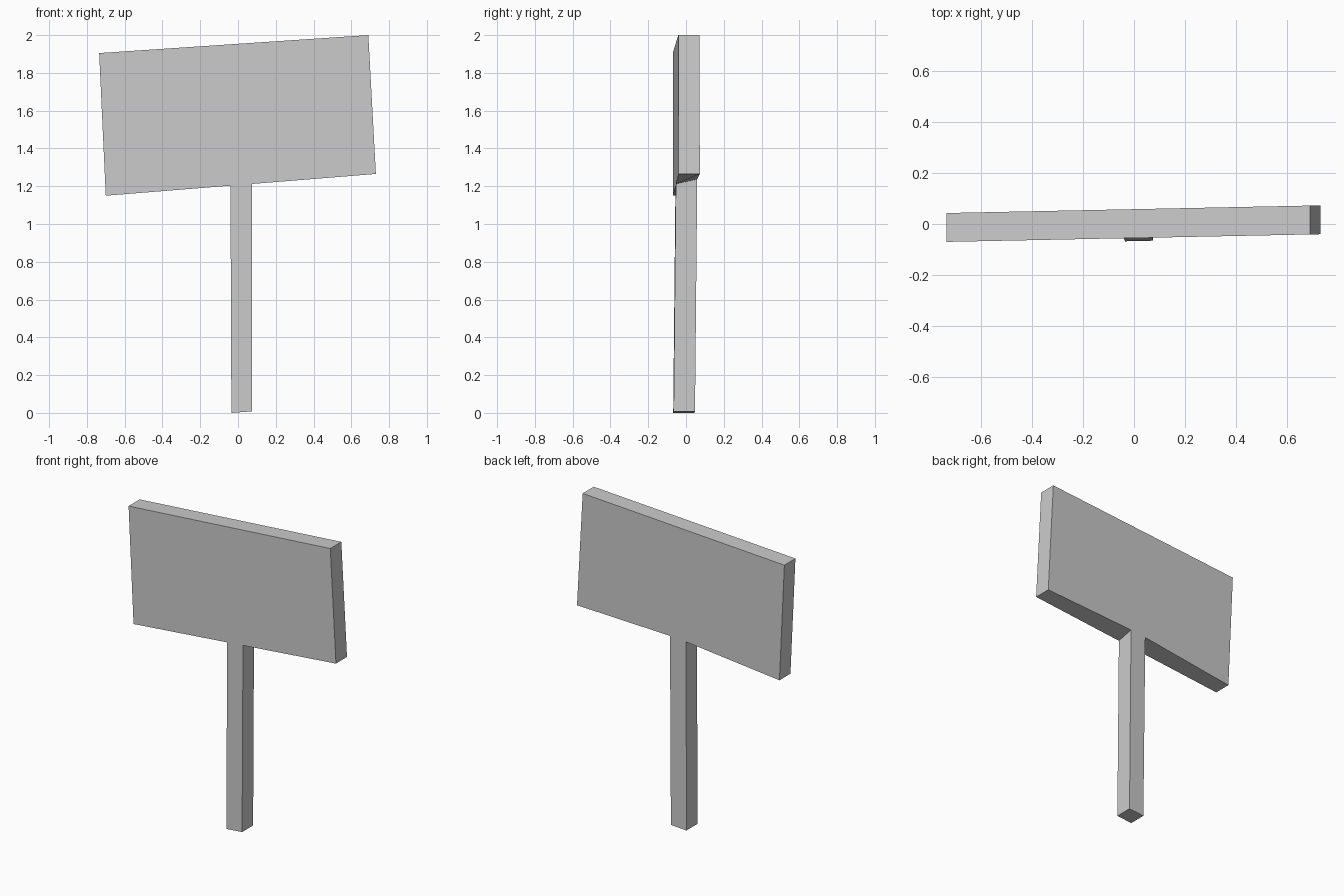
import bpy
import bmesh

cube = bpy.data.objects.get("Cube")
if cube:
    bpy.data.objects.remove(cube, do_unlink=True)

# One plain grey for the whole sign
grey = bpy.data.materials.new("light_grey")
grey.use_nodes = True
color = (0.6, 0.6, 0.6, 1)
grey.diffuse_color = color
grey.node_tree.nodes["Principled BSDF"].inputs["Base Color"].default_value = color

THICKNESS = 0.113
BACK_LIFT = 0.025   # rear edge sits higher where the post meets the board

# Front outline (x, z): board corners, then the post between the lower corners
post_top_left, post_top_right = (-0.04, 1.203), (0.073, 1.212)
post_foot_right, post_foot_left = (0.075, 0.008), (-0.035, 0.0)
outline = [(-0.735, 1.905), (-0.70, 1.15),
           post_top_left, post_foot_left, post_foot_right, post_top_right,
           (0.73, 1.265), (0.69, 2.0)]


def front_y(x, z):
    """The board is slightly turned and the post leans back a little."""
    lean = 0.012 * (1.2 - z) / 1.2 if z < 1.1 else 0
    return -0.055 + 0.0205 * x - lean


bm = bmesh.new()
front, back = [], []
for x, z in outline:
    y = front_y(x, z)
    lift = BACK_LIFT if (x, z) in (post_top_left, post_top_right) else 0
    front.append(bm.verts.new((x, y, z)))
    back.append(bm.verts.new((x, y + THICKNESS, z + lift)))

# Front and back faces, joined by the rim
bm.faces.new(front)
bm.faces.new(back[::-1])
count = len(outline)
for i in range(count):
    j = (i + 1) % count
    bm.faces.new((front[i], back[i], back[j], front[j]))
bmesh.ops.recalc_face_normals(bm, faces=bm.faces[:])

# Board and post form a single solid
mesh = bpy.data.meshes.new("sign_board_and_post")
bm.to_mesh(mesh)
bm.free()
mesh.materials.append(grey)
sign = bpy.data.objects.new("sign_board_and_post", mesh)
bpy.context.collection.objects.link(sign)
